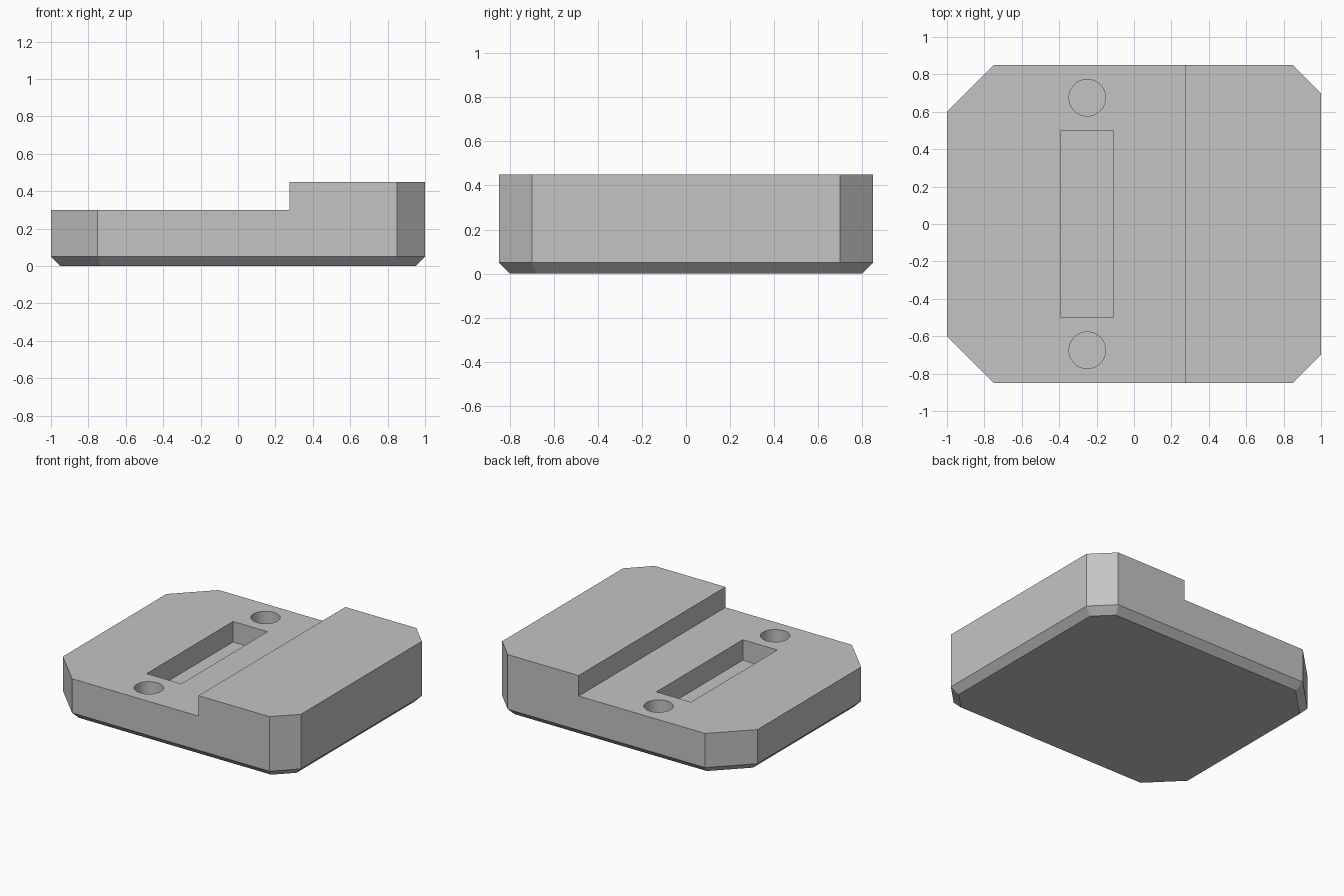
import bpy
import bmesh
import math

cube = bpy.data.objects.get("Cube")
if cube:
    bpy.data.objects.remove(cube, do_unlink=True)

TOP, STEP, CHAMFER = 0.45, 0.30, 0.05
POCKET_DEPTH = 0.15

grey = bpy.data.materials.new("plain grey")
grey.use_nodes = True
colour = (0.55, 0.55, 0.55, 1)
grey.diffuse_color = colour
grey.node_tree.nodes["Principled BSDF"].inputs["Base Color"].default_value = colour


def prism(name, outline, z0, z1, chamfer=0):
    """Extrude a plan outline from z0 to z1, with an optional chamfered bottom rim."""
    bm = bmesh.new()
    floor = bm.faces.new([bm.verts.new((x, y, z0)) for x, y in outline])
    out = bmesh.ops.extrude_face_region(bm, geom=[floor])["geom"]
    for v in out:
        if isinstance(v, bmesh.types.BMVert):
            v.co.z = z1
    bmesh.ops.recalc_face_normals(bm, faces=bm.faces)
    if chamfer:
        rim = [e for e in bm.edges if all(abs(v.co.z - z0) < 1e-5 for v in e.verts)]
        bmesh.ops.bevel(bm, geom=rim, offset=chamfer, offset_type='OFFSET',
                        segments=1, affect='EDGES')
    mesh = bpy.data.meshes.new(name)
    bm.to_mesh(mesh)
    bm.free()
    obj = bpy.data.objects.new(name, mesh)
    bpy.context.collection.objects.link(obj)
    mesh.materials.append(grey)
    return obj


def box(x0, x1, y):
    return [(x0, -y), (x1, -y), (x1, y), (x0, y)]


def circle(cx, cy, r, n=48):
    return [(cx + r * math.cos(i * math.tau / n), cy + r * math.sin(i * math.tau / n))
            for i in range(n)]


# Block with large corner cuts on the right and small ones on the left
half = [(-1, -0.6), (-0.75, -0.85), (0.85, -0.85), (1, -0.7)]
outline = half + [(x, -y) for x, y in reversed(half)]
body = prism("stepped_block", outline, 0, TOP, CHAMFER)

# Step, long slot and two round pockets
cutters = [
    prism("step_cutter", box(-1.2, 0.275, 1), STEP, 0.7),
    prism("slot_cutter", box(-0.39, -0.11, 0.5), STEP - POCKET_DEPTH, 0.6),
]
for side, y in (("front", -0.675), ("back", 0.675)):
    cutters.append(prism(side + "_hole_cutter", circle(-0.25, y, 0.0975),
                         STEP - POCKET_DEPTH, 0.6))

bpy.context.view_layer.objects.active = body
for cutter in cutters:
    mod = body.modifiers.new(cutter.name, 'BOOLEAN')
    mod.operation = 'DIFFERENCE'
    mod.solver = 'EXACT'
    mod.object = cutter
    bpy.ops.object.modifier_apply(modifier=mod.name)
    bpy.data.objects.remove(cutter, do_unlink=True)

# Smooth round pocket walls, crisp edges elsewhere
bpy.ops.object.select_all(action='DESELECT')
body.select_set(True)
bpy.ops.object.shade_smooth_by_angle(angle=math.radians(20))
